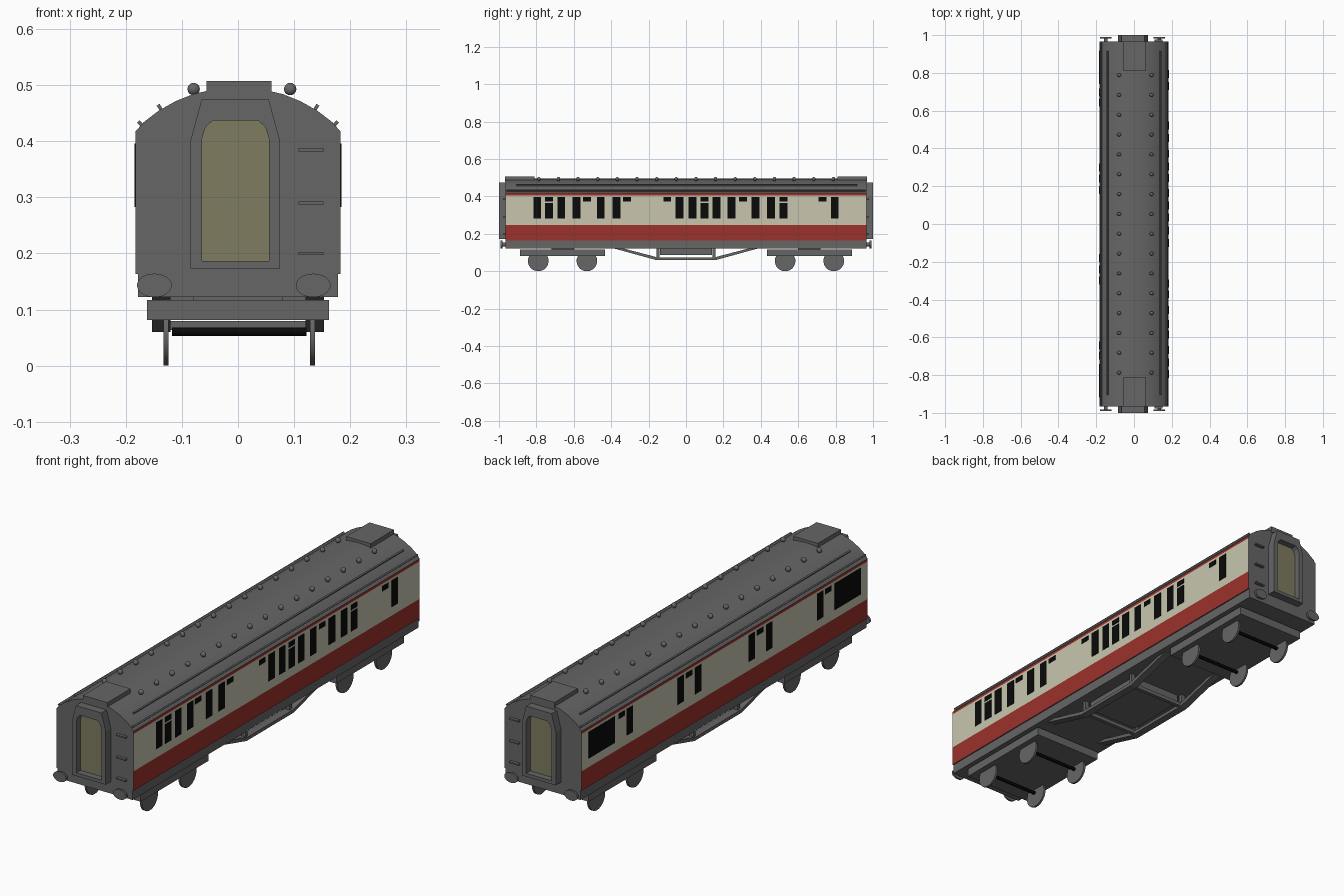
import bpy, bmesh, math
from mathutils import Matrix, Vector

if "Cube" in bpy.data.objects:
    bpy.data.objects.remove(bpy.data.objects["Cube"])


def material(name, rgb):
    m = bpy.data.materials.new(name)
    m.diffuse_color = (*rgb, 1)
    m.use_nodes = True
    m.node_tree.nodes["Principled BSDF"].inputs["Base Color"].default_value = m.diffuse_color
    return m


GREY = material("grey", (0.133, 0.133, 0.133))
CREAM = material("cream", (0.58, 0.565, 0.43))
RED = material("red", (0.33, 0.032, 0.024))
BLACK = material("black", (0.003, 0.003, 0.003))
OLIVE = material("door_olive", (0.21, 0.20, 0.115))


def finish(name, bm, *mats, smooth=False):
    bmesh.ops.recalc_face_normals(bm, faces=bm.faces)
    me = bpy.data.meshes.new(name)
    bm.to_mesh(me)
    bm.free()
    for m in mats:
        me.materials.append(m)
    ob = bpy.data.objects.new(name, me)
    bpy.context.collection.objects.link(ob)
    if smooth:
        bpy.ops.object.select_all(action='DESELECT')
        ob.select_set(True)
        bpy.context.view_layer.objects.active = ob
        bpy.ops.object.shade_smooth_by_angle(angle=math.radians(30))
    return ob


def add_box(bm, x0, x1, y0, y1, z0, z1, tilt=0):
    """Box from its limits, optionally tilted about its long (y) axis."""
    c = Vector(((x0 + x1) / 2, (y0 + y1) / 2, (z0 + z1) / 2))
    s = Matrix.Diagonal((x1 - x0, y1 - y0, z1 - z0, 1))
    bmesh.ops.create_cube(bm, size=1, matrix=Matrix.Translation(c) @ Matrix.Rotation(tilt, 4, 'Y') @ s)


def add_cyl(bm, centre, axis, rx, rz, depth, seg=32):
    """Cylinder along 'X' or 'Y' with an oval section."""
    rot = Matrix.Rotation(math.pi / 2, 4, 'Y' if axis == 'X' else 'X')
    sc = Matrix.Diagonal((1, rx, rz, 1) if axis == 'X' else (rx, 1, rz, 1))
    bmesh.ops.create_cone(bm, cap_ends=True, segments=seg, radius1=1, radius2=1, depth=depth,
                          matrix=Matrix.Translation(centre) @ sc @ rot)


def add_prism(bm, loop, offset):
    """Closed prism from a loop of 3D points pushed along offset."""
    a = [bm.verts.new(p) for p in loop]
    b = [bm.verts.new(Vector(p) + Vector(offset)) for p in loop]
    n = len(a)
    bm.faces.new(a)
    bm.faces.new(b)
    for i in range(n):
        bm.faces.new((a[i], a[(i + 1) % n], b[(i + 1) % n], b[i]))


# Body shell: one cross-section, coloured in bands by height
half = [(0.178, 0.122), (0.178, 0.163), (0.183, 0.163), (0.183, 0.246), (0.183, 0.406), (0.183, 0.417),
        (0.168, 0.434), (0.142, 0.454), (0.112, 0.471), (0.08, 0.484), (0.045, 0.492)]
section = half + [(0, 0.496)] + [(-x, z) for x, z in reversed(half)]
bm = bmesh.new()
add_prism(bm, [(x, -0.965, z) for x, z in section], (0, 1.93, 0))
for f in bm.faces:
    c = f.calc_center_median()
    if abs(c.y) < 0.9 and abs(c.x) > 0.182:
        f.material_index = 1 if 0.25 < c.z < 0.40 else 2
finish("coach_body", bm, GREY, CREAM, RED, smooth=True)

# Windows: thin plates; t = tall, s = short vent, d = divided, b = big
right = [(-.795, 't'), (-.733, 'd'), (-.667, 't'), (-.586, 't'), (-.53, 's'), (-.456, 't'), (-.372, 't'),
         (-.315, 's'), (-.10, 's'), (-.035, 't'), (.035, 't'), (.099, 'd'), (.163, 't'), (.244, 't'),
         (.305, 's'), (.372, 't'), (.455, 't'), (.522, 'd'), (.73, 's'), (.795, 't')]
left = [(.83, 'b'), (.697, 's'), (.643, 't'), (.298, 't'), (.24, 's'), (.18, 't')]
left += [(-y, k) for y, k in left]
spans = {'t': [(.283, .396)], 'b': [(.283, .396)], 's': [(.374, .396)], 'd': [(.283, .366), (.374, .396)]}
for name, side, wins in (("right_windows", 1, right), ("left_windows", -1, left)):
    bm = bmesh.new()
    for y, kind in wins:
        w = 0.088 if kind == 'b' else 0.021
        for z0, z1 in spans[kind]:
            xs = sorted((side * 0.181, side * 0.1845))
            add_box(bm, xs[0], xs[1], y - w, y + w, z0, z1)
    finish(name, bm, BLACK)

# Roof ventilators
bm = bmesh.new()
for i in range(16):
    for x in (-0.079, 0.093):
        m = Matrix.Translation((x, -0.787 + i * 0.105, 0.493)) @ Matrix.Diagonal((1.05, 0.9, 1.05, 1))
        bmesh.ops.create_uvsphere(bm, u_segments=16, v_segments=10, radius=0.0105, matrix=m)
finish("roof_ventilators", bm, GREY, smooth=True)

# Rain strips along the roof
bm = bmesh.new()
for s in (-1, 1):
    add_box(bm, s * 0.139 - 0.003, s * 0.139 + 0.003, -0.905, 0.915, 0.453, 0.466, s * 0.55)
    add_box(bm, s * 0.174 - 0.003, s * 0.174 + 0.003, -0.96, 0.96, 0.426, 0.437, s * 0.8)
finish("rain_strips", bm, GREY)

# Both ends: roof board, gangway frame, door, buffers, steps
outer = [(-.085, .173), (-.085, .40), (-.075, .437), (-.065, .474), (.055, .474), (.065, .437), (.075, .40), (.075, .173)]
inner = [(-.064, .187), (-.064, .405), (-.058, .425), (-.045, .437), (.036, .437), (.049, .425), (.055, .405), (.055, .187)]
for s, end in ((-1, "front"), (1, "back")):
    bm = bmesh.new()
    ys = sorted((s * 0.81, s * 0.967))
    add_box(bm, -0.056, 0.06, ys[0], ys[1], 0.48, 0.507)
    finish(end + "_roof_board", bm, GREY)

    bm = bmesh.new()
    rings = [[bm.verts.new((x, s * y, z)) for x, z in loop]
             for loop, y in ((outer, 0.964), (outer, 1.0), (inner, 1.0), (inner, 0.964))]
    for r in range(4):
        a, b = rings[r], rings[(r + 1) % 4]
        for i in range(8):
            j = (i + 1) % 8
            bm.faces.new((a[i], a[j], b[j], b[i]))
    finish(end + "_gangway_frame", bm, GREY)

    bm = bmesh.new()
    add_prism(bm, [(x, s * 0.964, z) for x, z in inner], (0, s * 0.008, 0))
    finish(end + "_gangway_door", bm, OLIVE)

    bm = bmesh.new()
    for x in (-0.149, 0.134):
        add_cyl(bm, (x, s * 0.986, 0.143), 'Y', 0.031, 0.021, 0.009)
        add_cyl(bm, (x, s * 0.972, 0.143), 'Y', 0.01, 0.01, 0.03, 16)
    finish(end + "_buffers", bm, GREY, smooth=True)

    bm = bmesh.new()
    for z in (0.2, 0.29, 0.385):
        ys = sorted((s * 0.96, s * 0.978))
        add_box(bm, 0.108, 0.152, ys[0], ys[1], z - 0.003, z + 0.003)
    finish(end + "_end_steps", bm, GREY)

    # Bogie with wheels and axles
    bm = bmesh.new()
    yc = s * 0.66
    add_box(bm, -0.162, 0.162, yc - 0.228, yc + 0.228, 0.081, 0.117)
    add_box(bm, -0.08, 0.08, yc - 0.06, yc + 0.06, 0.115, 0.124)
    finish(end + "_bogie_frame", bm, GREY)
    wheels, axles = bmesh.new(), bmesh.new()
    for y in (yc - 0.13, yc + 0.13):
        for x in (-0.1285, 0.1325):
            add_cyl(wheels, (x, y, 0.055), 'X', 0.055, 0.055, 0.009)
        add_cyl(axles, (0.002, y, 0.0605), 'X', 0.0075, 0.0075, 0.24, 12)
    finish(end + "_wheels", wheels, GREY, smooth=True)
    finish(end + "_axles", axles, BLACK, smooth=True)

# Underframe trusses: bent bar on each side with posts and cross members
bar = [(-.39, .123), (-.16, .06), (.16, .06), (.39, .123), (.34, .123), (.152, .074), (-.152, .074), (-.34, .123)]
bm = bmesh.new()
for x in (-0.153, 0.12):
    add_prism(bm, [(x, y, z) for y, z in bar], (0.033, 0, 0))
    for y in (-0.15, 0.15):
        add_box(bm, x + 0.008, x + 0.025, y - 0.008, y + 0.008, 0.068, 0.124)
for y in (-0.15, 0.15):
    add_box(bm, -0.125, 0.125, y - 0.008, y + 0.008, 0.064, 0.08)
finish("underframe_truss", bm, GREY)

# Equipment box between the trusses
bm = bmesh.new()
add_box(bm, -0.12, 0.12, -0.14, 0.14, 0.086, 0.124)
finish("underfloor_box", bm, GREY)
